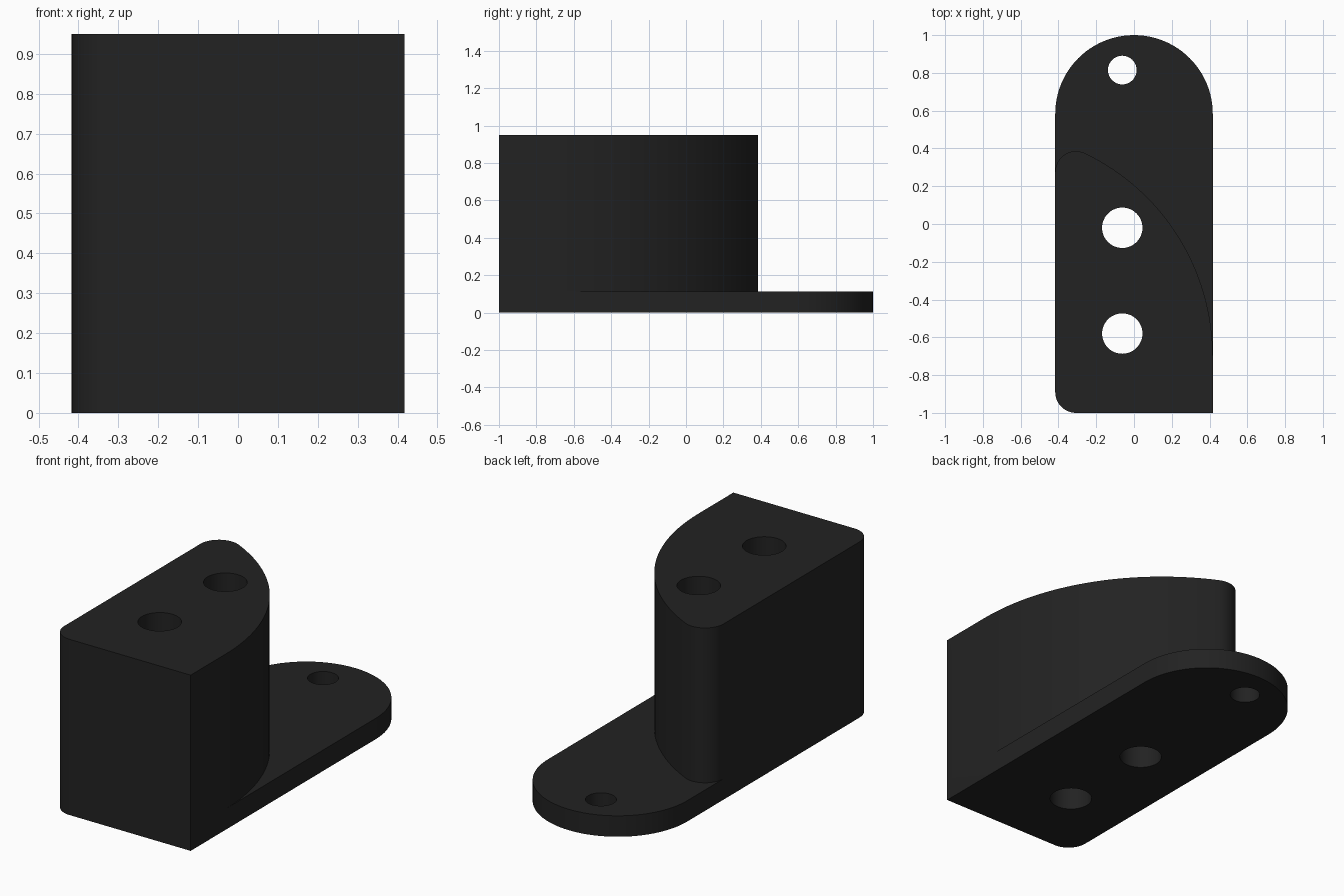
import bpy, bmesh, math

if "Cube" in bpy.data.objects:
    bpy.data.objects.remove(bpy.data.objects["Cube"])

HALF_W = 0.417     # half width of the bracket
PLATE_H = 0.113    # base plate thickness
BLOCK_H = 0.95     # full height
FILLET = 0.11      # small corner radius
SWEEP_R = 1.192    # radius of the curved block wall
SWEEP_Y = -0.70    # where the curved wall becomes straight

black = bpy.data.materials.new("matte_black")
black.diffuse_color = (0.016, 0.016, 0.016, 1)
black.use_nodes = True
black.node_tree.nodes["Principled BSDF"].inputs["Base Color"].default_value = black.diffuse_color


def arc(cx, cy, r, a0, a1, n):
    """Points on an arc, angles in radians."""
    return [(cx + r * math.cos(a0 + (a1 - a0) * i / n),
             cy + r * math.sin(a0 + (a1 - a0) * i / n)) for i in range(n + 1)]


def prism(name, outline, z0, z1):
    """Extrude a closed outline from z0 to z1."""
    bm = bmesh.new()
    face = bm.faces.new([bm.verts.new((x, y, z0)) for x, y in outline])
    ext = bmesh.ops.extrude_face_region(bm, geom=[face], use_keep_orig=True)
    for v in ext["geom"]:
        if isinstance(v, bmesh.types.BMVert):
            v.co.z = z1
    bmesh.ops.recalc_face_normals(bm, faces=bm.faces)
    mesh = bpy.data.meshes.new(name)
    bm.to_mesh(mesh)
    bm.free()
    mesh.materials.append(black)
    obj = bpy.data.objects.new(name, mesh)
    bpy.context.collection.objects.link(obj)
    return obj


def combine(target, other, operation):
    mod = target.modifiers.new(operation.lower(), "BOOLEAN")
    mod.operation, mod.object, mod.solver = operation, other, "EXACT"
    bpy.context.view_layer.objects.active = target
    bpy.ops.object.modifier_apply(modifier=mod.name)
    bpy.data.objects.remove(other)


# Shared front edge: rounded left corner, square right corner
front = arc(-HALF_W + FILLET, -1 + FILLET, FILLET, math.pi, 1.5 * math.pi, 12)
front.append((HALF_W, -1))

# Base plate with a rounded far end
bracket = prism("bracket", front + arc(0, 1 - HALF_W, HALF_W, 0, math.pi, 48),
                0, PLATE_H)

# Tall block: curved wall sweeping into a small rounded nose
sweep_x = HALF_W - SWEEP_R
nose_x = -HALF_W + FILLET
nose_dy = math.sqrt((SWEEP_R - FILLET) ** 2 - (nose_x - sweep_x) ** 2)
tangent = math.atan2(nose_dy, nose_x - sweep_x)
wall = arc(sweep_x, SWEEP_Y, SWEEP_R, 0, tangent, 32)
nose = arc(nose_x, SWEEP_Y + nose_dy, FILLET, tangent, math.pi, 12)
block = prism("block", front + wall + nose[1:], 0, BLOCK_H)
combine(bracket, block, "UNION")

# Bolt holes: two through the block, one through the plate
for y, r in [(-0.58, 0.107), (-0.02, 0.107), (0.815, 0.076)]:
    hole = prism("hole", arc(-0.062, y, r, 0, 2 * math.pi, 48)[:-1], -0.1, 1.1)
    combine(bracket, hole, "DIFFERENCE")

# Smooth curved walls, crisp rims
bpy.ops.object.select_all(action="DESELECT")
bracket.select_set(True)
bpy.context.view_layer.objects.active = bracket
bpy.ops.object.shade_smooth_by_angle(angle=math.radians(30))
